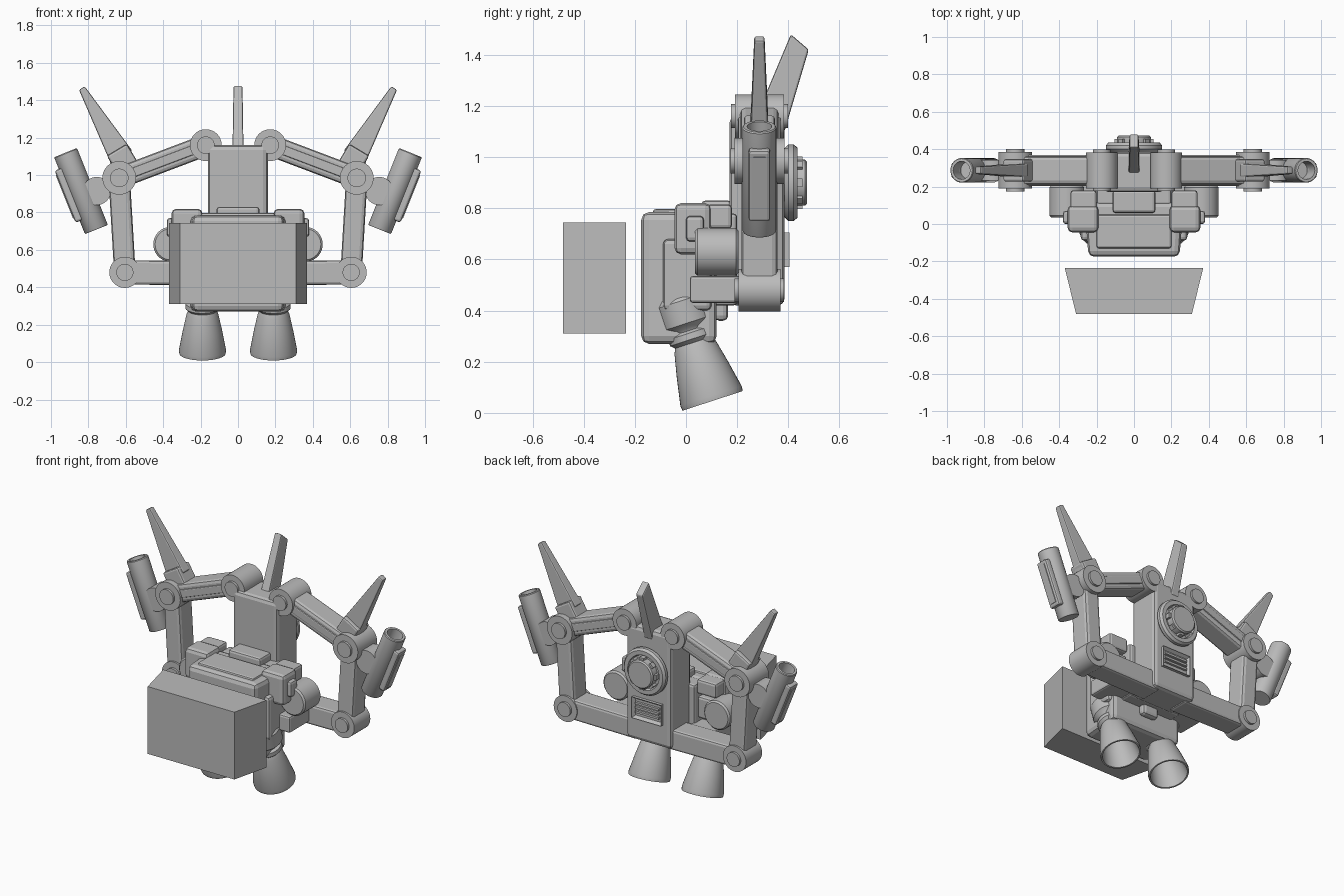
import bpy, bmesh, math
from mathutils import Matrix, Vector

if "Cube" in bpy.data.objects:
    bpy.data.objects.remove(bpy.data.objects["Cube"])

grey = bpy.data.materials.new("plain_grey")
grey.use_nodes = True
grey.diffuse_color = (0.5, 0.5, 0.5, 1)
grey.node_tree.nodes["Principled BSDF"].inputs["Base Color"].default_value = (0.5, 0.5, 0.5, 1)

round_parts = []
ARM_Y = 0.287


def finish(name, bm, bevel=0.0, mirror=False, smooth=False):
    bmesh.ops.recalc_face_normals(bm, faces=bm.faces)
    mesh = bpy.data.meshes.new(name)
    bm.to_mesh(mesh)
    bm.free()
    obj = bpy.data.objects.new(name, mesh)
    bpy.context.collection.objects.link(obj)
    mesh.materials.append(grey)
    if bevel:
        mod = obj.modifiers.new("bevel", 'BEVEL')
        mod.width, mod.segments, mod.limit_method = bevel, 2, 'ANGLE'
    if mirror:
        obj.modifiers.new("mirror", 'MIRROR')
    if smooth:
        round_parts.append(obj)
    return obj


def add_cube(bm, lo, hi, matrix=Matrix()):
    lo, hi = Vector(lo), Vector(hi)
    m = matrix @ Matrix.Translation((lo + hi) / 2) @ Matrix.Diagonal((*(hi - lo), 1))
    return bmesh.ops.create_cube(bm, size=1, matrix=m)


def box(name, lo, hi, bevel=0.015, mirror=False, matrix=Matrix()):
    bm = bmesh.new()
    add_cube(bm, lo, hi, matrix)
    return finish(name, bm, bevel, mirror)


def along(a, b):
    """Frame at a whose z axis points to b, both given as (x, z)."""
    turn = math.atan2(b[0] - a[0], b[1] - a[1])
    return Matrix.Translation((a[0], ARM_Y, a[1])) @ Matrix.Rotation(turn, 4, 'Y')


def beam(name, a, b, width, depth, bevel=0.02):
    length = math.dist(a, b)
    return box(name, (-width / 2, -depth / 2, 0), (width / 2, depth / 2, length),
               bevel, True, along(a, b))


def lathe(name, profile, matrix, mirror=False, steps=40):
    bm = bmesh.new()
    verts = [bm.verts.new((r, 0, t)) for r, t in profile]
    edges = [bm.edges.new(pair) for pair in zip(verts, verts[1:])]
    bmesh.ops.spin(bm, geom=verts + edges, cent=(0, 0, 0), axis=(0, 0, 1),
                   angle=math.tau, steps=steps)
    bmesh.ops.remove_doubles(bm, verts=bm.verts, dist=0.0005)
    bmesh.ops.transform(bm, matrix=matrix, verts=bm.verts)
    return finish(name, bm, mirror=mirror, smooth=True)


def facing_back(x, y, z):
    return Matrix.Translation((x, y, z)) @ Matrix.Rotation(-math.pi / 2, 4, 'X')


def joint(name, x, z, r, half, cap=0.015):
    """Pin joint lying along y, with a smaller raised cap at each end."""
    c = r * 0.55
    lathe(name, [(0, -half - cap), (c, -half - cap), (c, -half), (r, -half),
                 (r, half), (c, half), (c, half + cap), (0, half + cap)],
          facing_back(x, ARM_Y, z), True)


def prism(name, outline, to_3d, half, tip_half, bevel=0.008):
    """Fin: a four-point outline, base pair first, thinner at the tip."""
    bm = bmesh.new()
    sides = []
    for s in (1, -1):
        sides.append([bm.verts.new(to_3d(p, s * (half if i < 2 else tip_half)))
                      for i, p in enumerate(outline)])
    bm.faces.new(sides[0])
    bm.faces.new(sides[1][::-1])
    for i in range(4):
        j = (i + 1) % 4
        bm.faces.new((sides[0][i], sides[1][i], sides[1][j], sides[0][j]))
    return bm


# Separate front block, narrower towards the front
bm = bmesh.new()
add_cube(bm, (-0.37, -0.48, 0.31), (0.37, -0.235, 0.745))
for v in bm.verts:
    if v.co.y < -0.4:
        v.co.x *= 0.31 / 0.37
finish("front_block", bm)

# Torso
bm = bmesh.new()
add_cube(bm, (-0.265, -0.175, 0.27), (0.265, 0.12, 0.785))
for v in bm.verts:
    if v.co.y < 0:
        v.co.x *= 0.92
finish("torso", bm, 0.03)
box("torso_top_plate", (-0.2, -0.13, 0.77), (0.2, 0.05, 0.797), 0.012)
box("torso_top_latch", (-0.115, 0.06, 0.77), (0.115, 0.18, 0.83))
box("torso_side_panel", (0.24, -0.09, 0.4), (0.285, 0.1, 0.68), 0.02, True)
box("torso_connector", (-0.2, 0.1, 0.42), (0.2, 0.2, 0.78))
box("rear_latch", (-0.06, 0.11, 0.36), (0.06, 0.165, 0.44), 0.02)

# Shoulder pods and drums
box("shoulder_pod", (0.19, -0.045, 0.62), (0.355, 0.1, 0.82), 0.025, True)
box("pod_back", (0.2, 0.08, 0.72), (0.34, 0.18, 0.815), 0.015, True)
box("pod_clasp", (0.33, 0.0, 0.67), (0.38, 0.07, 0.77), 0.015, True)
lathe("side_drum", [(0, 0), (0.083, 0), (0.093, 0.01), (0.093, 0.16), (0.083, 0.17), (0, 0.17)],
      facing_back(0.36, 0.035, 0.63), True)
box("drum_mount", (0.2, 0.06, 0.56), (0.36, 0.17, 0.7), 0.015, True)

# Hollow thrusters, tilted back
lathe("thruster", [(0, 0.43), (0.09, 0.43), (0.105, 0.41), (0.105, 0.32), (0.08, 0.3),
                   (0.075, 0.29), (0.09, 0.28), (0.092, 0.255), (0.076, 0.24),
                   (0.085, 0.22), (0.105, 0.13), (0.126, 0.02), (0.124, 0), (0.114, 0),
                   (0.094, 0.12), (0.06, 0.19), (0, 0.2)],
      Matrix.Translation((0.19, 0.104, 0.047)) @ Matrix.Rotation(0.315, 4, 'X'), True)

# Rear column with disc and grille
box("column", (-0.16, 0.17, 0.42), (0.16, 0.385, 1.16), 0.025)
lathe("rear_disc", [(0, 0), (0.135, 0), (0.15, 0.015), (0.15, 0.035), (0.138, 0.05),
                    (0.112, 0.05), (0.105, 0.035), (0.09, 0.035), (0.09, 0.08),
                    (0.082, 0.088), (0, 0.088)], facing_back(0, 0.385, 0.9))
bm = bmesh.new()
for i in range(8):
    spin = Matrix.Translation((0, 0, 0.9)) @ Matrix.Rotation(math.tau * i / 8, 4, 'Y')
    add_cube(bm, (0.082, 0.42, -0.016), (0.103, 0.455, 0.016), spin)
finish("disc_lugs", bm)

bm = bmesh.new()
add_cube(bm, (-0.105, 0.36, 0.57), (0.105, 0.405, 0.705))
back = [f for f in bm.faces if f.calc_center_median().y > 0.4]
bmesh.ops.inset_region(bm, faces=back, thickness=0.02)
bmesh.ops.translate(bm, vec=(0, -0.02, 0), verts=back[0].verts)
finish("grille_frame", bm)
bm = bmesh.new()
for i in range(3):
    z = 0.605 + i * 0.028
    add_cube(bm, (-0.085, 0.38, z), (0.085, 0.4, z + 0.014))
finish("grille_slats", bm)

# Centre fin leaning back
finish("centre_fin", prism("centre_fin", [(0.25, 1.1), (0.385, 1.1), (0.48, 1.42), (0.41, 1.48)],
                           lambda p, s: (s, p[0], p[1]), 0.03, 0.024), 0.008)

# Jointed side arms
shoulder, elbow, wrist = (0.172, 1.16), (0.635, 0.985), (0.605, 0.48)
beam("upper_arm", shoulder, elbow, 0.115, 0.15)
beam("upper_arm_rail", shoulder, elbow, 0.05, 0.166, 0.006)
beam("forearm", elbow, wrist, 0.115, 0.14)
beam("lower_arm", wrist, (0.1, 0.475), 0.13, 0.15, 0.015)
box("lower_bracket", (0.18, 0.015, 0.43), (0.36, 0.24, 0.535), 0.012, True)
joint("shoulder_joint", *shoulder, 0.085, 0.096)
joint("elbow_joint", *elbow, 0.09, 0.098)
joint("wrist_joint", *wrist, 0.083, 0.082)

# Arm fins with collars
finish("arm_fin", prism("arm_fin", [(0.675, 1.05), (0.565, 1.13), (0.82, 1.475), (0.85, 1.455)],
                        lambda p, s: (p[0], ARM_Y + s, p[1]), 0.036, 0.02), 0.008, True)
beam("fin_collar", (0.585, 1.03), (0.648, 1.135), 0.125, 0.12, 0.012)

# Outer canisters, open at the top
joint("canister_joint", 0.755, 0.915, 0.075, 0.055, 0.0)
beam("canister_link", elbow, (0.755, 0.915), 0.08, 0.09)
frame = along((0.757, 0.709), (0.922, 1.12))
lathe("canister", [(0, 0), (0.062, 0), (0.066, 0.006), (0.066, 0.438), (0.062, 0.443),
                   (0.048, 0.443), (0.046, 0.34), (0, 0.34)], frame, True)
box("canister_ridge", (0.045, -0.042, 0.075), (0.09, 0.042, 0.375), 0.012, True, frame)
box("canister_ridge_inset", (0.085, -0.024, 0.1), (0.094, 0.024, 0.35), 0.0, True, frame)

# Smooth round parts, keeping their edges sharp
bpy.ops.object.select_all(action='DESELECT')
for obj in round_parts:
    obj.select_set(True)
bpy.context.view_layer.objects.active = round_parts[0]
bpy.ops.object.shade_smooth_by_angle(angle=math.radians(35))
